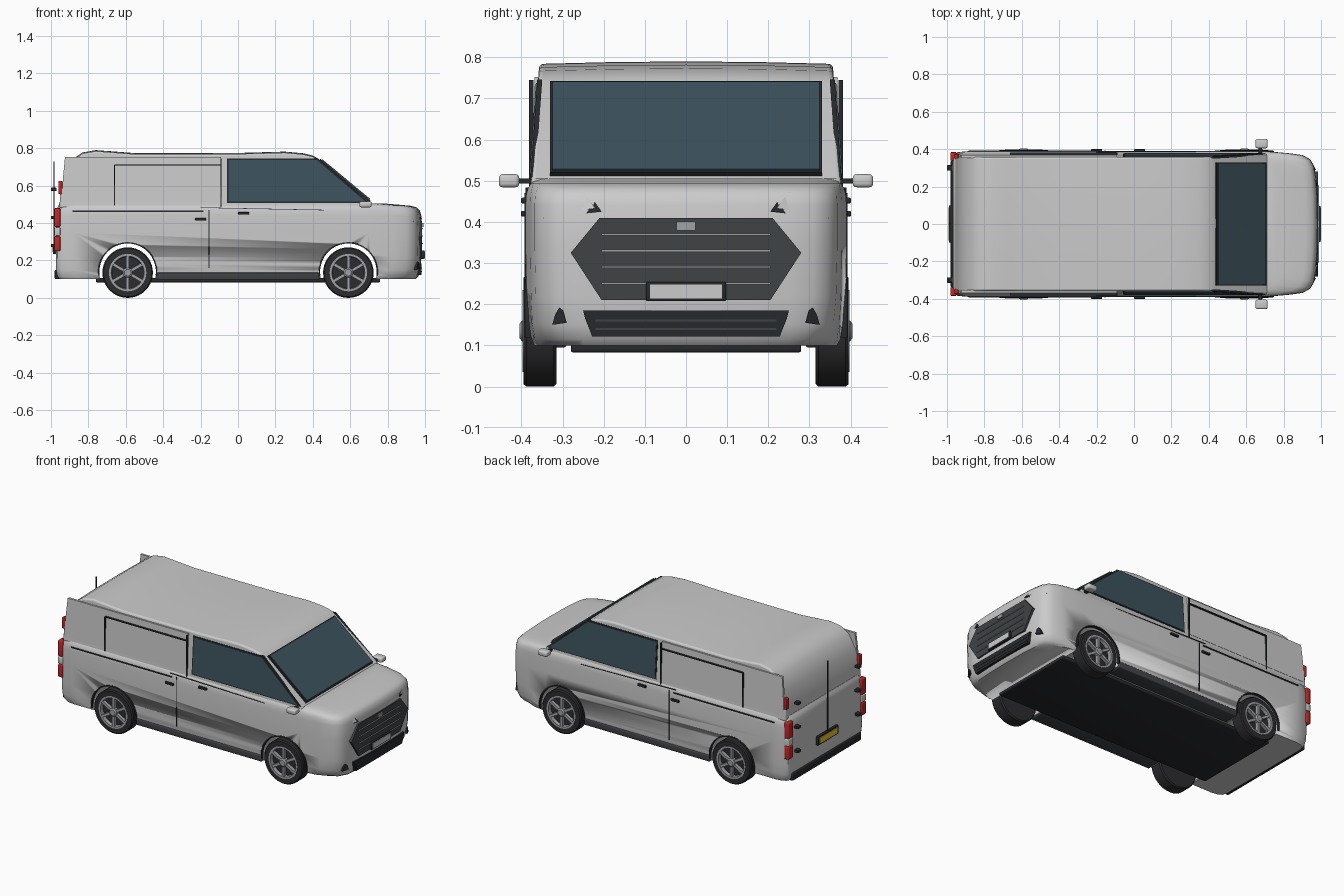
import bpy, bmesh, math
from mathutils import Vector, Matrix

if "Cube" in bpy.data.objects:
    bpy.data.objects.remove(bpy.data.objects["Cube"])

COL = {"black": (.02, .022, .025), "trim": (.05, .055, .06), "glass": (.045, .085, .11), "tyre": (.025, .025, .028),
       "silver": (.35, .36, .38), "pale": (.75, .77, .78), "red": (.55, .02, .02), "yellow": (.75, .55, .03)}
MATS = {}
for n, c in COL.items():
    MATS[n] = bpy.data.materials.new(n)
    MATS[n].diffuse_color = (*c, 1)


def make(name, bm, col=None, angle=35):
    bmesh.ops.recalc_face_normals(bm, faces=bm.faces)
    me = bpy.data.meshes.new(name)
    bm.to_mesh(me)
    bm.free()
    ob = bpy.data.objects.new(name, me)
    bpy.context.collection.objects.link(ob)
    if col:
        me.materials.append(MATS[col])
    bpy.ops.object.select_all(action='DESELECT')
    ob.select_set(True)
    bpy.context.view_layer.objects.active = ob
    bpy.ops.object.shade_smooth_by_angle(angle=math.radians(angle))
    return ob


def loft(name, rings, col=None, closed=False, angle=35):
    bm = bmesh.new()
    vs = [[bm.verts.new(p) for p in r] for r in rings]
    n = len(vs[0])
    pairs = list(zip(vs, vs[1:])) + ([(vs[-1], vs[0])] if closed else [])
    for a, b in pairs:
        for i in range(n):
            bm.faces.new((a[i], a[(i + 1) % n], b[(i + 1) % n], b[i]))
    if not closed:
        bm.faces.new(vs[0])
        bm.faces.new(vs[-1])
    return make(name, bm, col, angle)


def prism(name, pts, vec, col=None):
    v = Vector(vec)
    return loft(name, [[Vector(p) for p in pts], [Vector(p) + v for p in pts]], col)


def box(name, c, s, col=None, rot=0, bevel=0):
    bm = bmesh.new()
    bmesh.ops.create_cube(bm, size=1)
    bmesh.ops.transform(bm, verts=bm.verts, matrix=Matrix.Translation(c) @ Matrix.Rotation(rot, 4, 'Y')
                        @ Matrix.Diagonal((*s, 1)))
    if bevel:
        bmesh.ops.bevel(bm, geom=bm.edges[:], offset=bevel, segments=3, profile=.5, affect='EDGES')
    return make(name, bm, col)


def turned(name, x, z, s, prof, col=None, closed=False, n=40):
    rings = [[(x + r * math.cos(2 * math.pi * i / n), s * y, z + r * math.sin(2 * math.pi * i / n))
              for i in range(n)] for r, y in prof]
    return loft(name, rings, col, closed)


def apply_mod(ob, name):
    bpy.ops.object.select_all(action='DESELECT')
    ob.select_set(True)
    bpy.context.view_layer.objects.active = ob
    bpy.ops.object.modifier_apply(modifier=name)


# Lower body: plan outlines stacked upwards
def plan(z, xr, xf, w, c):
    half = [(xf, 0), (xf - .003, .15), (xf - .01, .25), (xf - .02, .31 - c), (xf - .04, .345 - c),
            (xf - .08, .368 - c), (xf - .15, .378 - c * .5), (min(.7, xf - .2), w), (-.88, w),
            (xr + .03, w - .006), (xr + .008, w - .02), (xr, w - .04), (xr, 0)]
    return [(x, y, z) for x, y in half] + [(x, -y, z) for x, y in half[-2:0:-1]]


body = loft("lower_body", [plan(*r) for r in [
    (.10, -.955, .95, .372, .04), (.115, -.965, .965, .38, .022), (.15, -.972, .975, .385, .01),
    (.22, -.974, .981, .388, .003), (.35, -.974, .983, .39, 0), (.44, -.97, .98, .39, 0),
    (.468, -.968, .972, .388, .002), (.484, -.965, .955, .383, .008), (.493, -.96, .92, .377, .012),
    (.505, -.955, .78, .37, .02)]])
WX = (-.59, .59)
for x in WX:
    cut = turned("arch_cutter", x, .14, 1, [(.152, -.6), (.152, .6)], n=48)
    cut.hide_render = True
    m = body.modifiers.new("arch", 'BOOLEAN')
    m.operation, m.solver, m.object = 'DIFFERENCE', 'EXACT', cut
    apply_mod(body, "arch")
    bpy.data.objects.remove(cut)


# Cabin: side profile swept across the width with a slight crown
def cab_w(z):
    return .378 - .07 * (z - .48)


side = [(-.955, .48), (-.95, .56), (-.928, .65), (-.885, .735), (-.83, .772), (-.76, .784), (-.68, .778),
        (-.55, .768), (-.4, .768), (0, .769), (.25, .776), (.35, .767), (.40, .755), (.43, .738), (.71, .505), (.71, .47)]
cabin = loft("cabin", [[(x, f * cab_w(z), z + (.006 * (1 - f * f) if z > .6 else 0)) for x, z in side]
                       for f in (-1, -.5, 0, .5, 1)])
m = cabin.modifiers.new("bevel", 'BEVEL')
m.width, m.segments, m.limit_method, m.angle_limit = .01, 3, 'ANGLE', math.radians(60)
apply_mod(cabin, "bevel")

# Windscreen
for nm, a, b, h, col in (("windscreen_frame", .0, .0, .33, "black"), ("windscreen", .006, .005, .324, "glass")):
    o = .004 if nm == "windscreen" else 0
    prism(nm, [(.435 + a, -h, .735 - a), (.435 + a, h, .735 - a), (.702 - b, h, .512 + b), (.702 - b, -h, .512 + b)],
          (.006 + o, 0, .008 + o), col)

# Underside
box("floor_pan", (0, 0, .094), (1.52, .56, .022), "black", bevel=.006)

for s in (1, -1):
    # Side windows and load-bay panels
    win = [(-.05, .738), (.42, .738), (.67, .525), (.68, .515), (-.05, .515)]
    prism("side_window", [(x, s * (cab_w(z) - .01), z) for x, z in win], (0, s * .015, 0), "glass")
    rim = [(-.058, .746), (.428, .746), (.70, .508), (-.058, .508)]
    prism("window_seal", [(x, s * (cab_w(z) - .01), z) for x, z in rim], (0, s * .012, 0), "black")
    pan = [(-.925, .752), (-.09, .752), (-.09, .51), (-.945, .51), (-.935, .65)]
    prism("load_bay_panel", [(x, s * (.378 - .04 * (z - .5)), z) for x, z in pan], (0, -s * .014, 0))
    box("panel_seam_top", (-.375, s * .376, .71), (.57, .012, .005), "black")
    box("panel_seam_rear", (-.66, s * .376, .602), (.005, .012, .215), "black")
    box("panel_seam_front", (-.09, s * .376, .61), (.006, .012, .27), "black")
    # Door seams, rail and handles
    box("slide_rail", (-.535, s * .388, .463), (.7, .01, .007), "black")
    box("belt_line", (.13, s * .386, .476), (.66, .008, .003), "black", rot=.02)
    box("door_seam", (-.155, s * .388, .315), (.004, .008, .31), "black")
    for x, z in ((-.2, .42), (.03, .452)):
        box("door_handle", (x, s * .392, z), (.058, .018, .014), "black", bevel=.004)
    box("sill", (0, s * .34, .115), (.87, .098, .04), "trim", bevel=.006)
    # Mirrors
    box("mirror_arm", (.675, s * .39, .499), (.02, .06, .012), "black")
    box("mirror", (.682, s * .43, .5), (.065, .05, .032), bevel=.01)
    # Headlights
    lamp = [Vector(p) for p in ((.983, s * .205, .425), (.938, s * .348, .408), (.932, s * .33, .466), (.955, s * .24, .475))]
    cen = sum(lamp, Vector()) / 4
    prism("headlight_frame", lamp, (-.04, 0, 0), "black")
    prism("headlight", [cen + (p - cen) * .8 + Vector((.004, 0, .004)) for p in lamp], (-.03, 0, 0), "pale")
    # Fog lamps
    fog = [(.29, .155), (.325, .15), (.318, .175), (.308, .192), (.298, .185)]
    prism("fog_lamp", [(.973 - .5 * (y - .29), s * y, z) for y, z in fog], (-.03, 0, 0), "black")
    # Tail lights and door hinges
    for z, h, col in ((.29, .08, "red"), (.355, .045, "pale"), (.43, .1, "red")):
        box("tail_light", (-.966, s * .362, z), (.032, .045, h), col, bevel=.005)
    box("upper_tail_light", (-.95, s * .362, .59), (.022, .024, .07), "red", bevel=.004)
    for z in (.58, .28, .43):
        box("rear_hinge", (-.985, s * .3, z), (.03, .03, .018), "black", bevel=.004)
    # Wheels and arch trims
    for x in WX:
        arc = [math.radians(-8 + 196 * i / 32) for i in range(33)]
        loft("arch_trim", [[(x + r * math.cos(a), s * y, .14 + r * math.sin(a))
                            for r, y in ((.151, .375), (.151, .393), (.158, .391), (.158, .375))] for a in arc], "black")
        turned("tyre", x, .135, s, [(.09, .315), (.128, .315), (.135, .322), (.135, .388), (.129, .395),
                                    (.1, .395), (.096, .375)], "tyre")
        turned("wheel_rim", x, .135, s, [(.098, .37), (.1, .397), (.088, .397), (.084, .37)], "silver", closed=True)
        turned("wheel_hub", x, .135, s, [(.026, .37), (.026, .398), (.018, .404)], "silver", n=20)
        for k in range(6):
            a = math.radians(60 * k + 30)
            box("wheel_spoke", (x + .055 * math.cos(a), s * .386, .135 - .055 * math.sin(a)),
                (.075, .02, .016), "silver", rot=a)


# Nose: grille, slats, lower intake, number plate
def face(name, pts, x, col, d=.03):
    full = pts + [(-y, z) for y, z in pts[::-1]]
    prism(name, [(x, y, z) for y, z in full], (-d, 0, 0), col)


face("grille", [(.21, .41), (.28, .325), (.205, .21)], .985, "trim")
face("lower_intake", [(.25, .185), (.245, .165), (.228, .122)], .98, "black")
for z in (.37, .33, .29, .25):
    box("grille_slat", (.986, 0, z), (.008, .41, .005), "silver")
for z in (.14, .16):
    box("intake_slat", (.98, 0, z), (.006, .44, .005), "trim")
box("grille_sensor", (.987, 0, .39), (.01, .045, .022), "silver")
box("front_plate_frame", (.988, 0, .231), (.018, .195, .046), "black", bevel=.003)
box("front_plate", (.994, 0, .231), (.012, .175, .034), "pale")

# Rear: door seam, plate, bumper
box("rear_door_seam", (-.984, 0, .49), (.006, .006, .48), "black")
box("rear_plate_frame", (-.98, 0, .262), (.018, .2, .055), "black", bevel=.003)
box("rear_plate", (-.985, 0, .262), (.014, .175, .036), "yellow")
box("rear_bumper", (-.965, 0, .125), (.03, .68, .05), "black", bevel=.008)

for m in bpy.data.materials:
    if m.users and not m.is_grease_pencil:
        m.use_nodes = True
        m.node_tree.nodes["Principled BSDF"].inputs["Base Color"].default_value = m.diffuse_color
